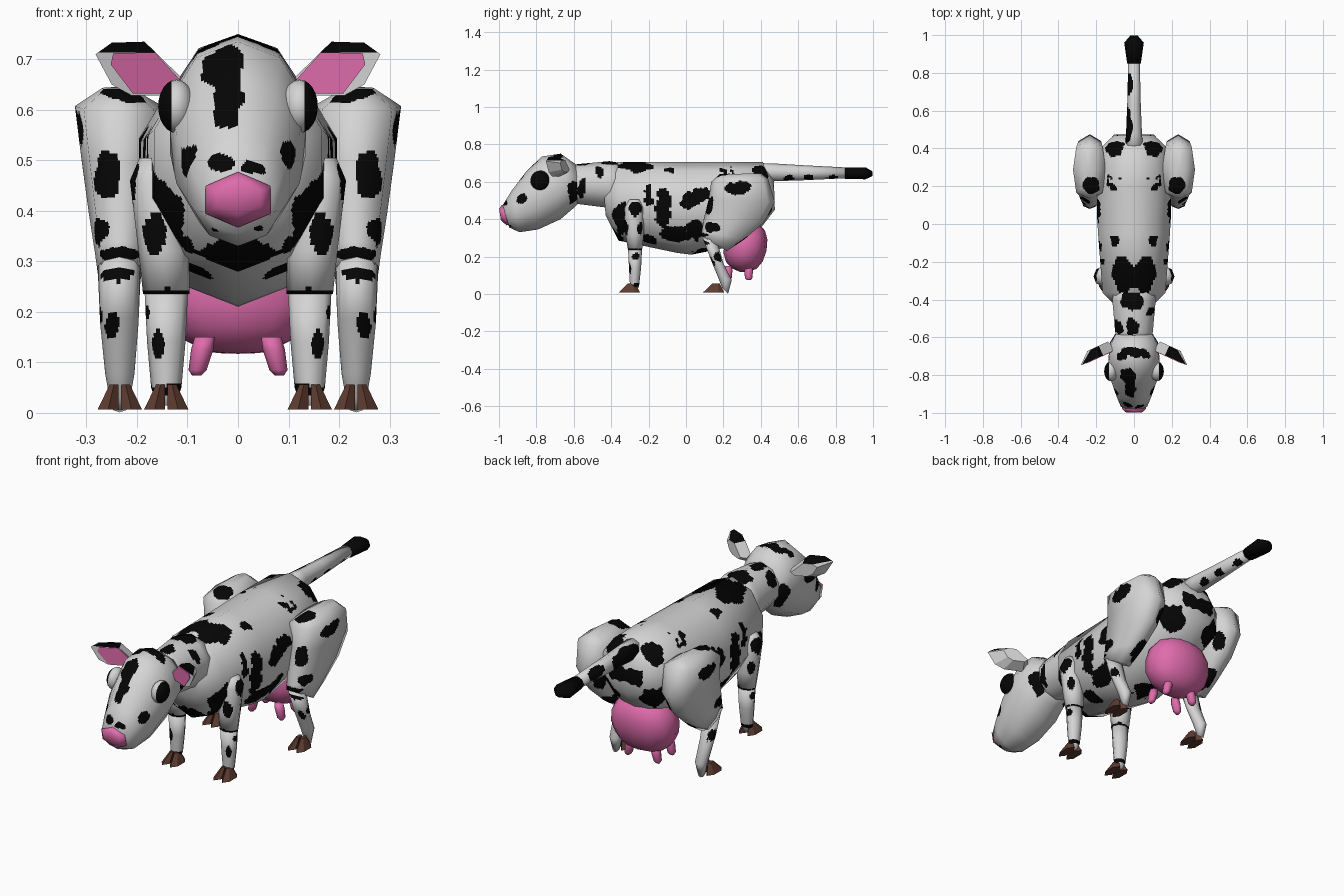
import bpy, bmesh, math
from mathutils import Vector, Matrix, noise


def material(name, rgb):
    m = bpy.data.materials.new(name)
    m.diffuse_color = (*rgb, 1)
    return m


WHITE = material("hide white", (0.66, 0.66, 0.66))
BLACK = material("patch black", (0.0015, 0.0015, 0.0015))
PINK = material("skin pink", (0.74, 0.15, 0.41))
BROWN = material("hoof brown", (0.115, 0.045, 0.03))


def add_loft(bm, rings, sides, flip=1, power=1.0):
    """Each ring: front/top point (y, z), back/bottom point (y, z), half width, centre x."""
    def box(c):  # power below 1 makes the section squarer
        return math.copysign(abs(c) ** power, c) if abs(c) > 1e-6 else 0.0
    loops = []
    for y1, z1, y2, z2, rx, xc in rings:
        loop = []
        for i in range(sides):
            a = 2 * math.pi * i / sides
            t = (1 - box(math.cos(a))) / 2
            loop.append(bm.verts.new((flip * (xc + rx * box(math.sin(a))),
                                      y1 + (y2 - y1) * t, z1 + (z2 - z1) * t)))
        loops.append(loop)
    for a, b in zip(loops, loops[1:]):
        for i in range(sides):
            j = (i + 1) % sides
            bm.faces.new((a[i], a[j], b[j], b[i]))
    for loop in (loops[0], loops[-1]):
        c = bm.verts.new(sum((v.co for v in loop), Vector()) / sides)
        for i in range(sides):
            bm.faces.new((loop[i], loop[(i + 1) % sides], c))


def finish(name, bm, mats, cuts=0, rule=None, smooth=True):
    """Subdivide flat, keep the smooth coarse normals, then colour faces by rule."""
    bmesh.ops.recalc_face_normals(bm, faces=bm.faces[:])
    bm.normal_update()
    lay = bm.verts.layers.float_vector.new("coarse")
    for v in bm.verts:
        v[lay] = v.normal
    if cuts:
        bmesh.ops.subdivide_edges(bm, edges=bm.edges[:], cuts=cuts, use_grid_fill=True)
        bm.normal_update()
    for f in bm.faces:
        f.smooth = smooth
        if rule:
            f.material_index = rule(f.calc_center_median())
    normals = [(v[lay] if v[lay].length > 0.1 else v.normal).normalized() for v in bm.verts]
    bm.verts.layers.float_vector.remove(lay)
    me = bpy.data.meshes.new(name)
    bm.to_mesh(me)
    bm.free()
    for m in mats:
        me.materials.append(m)
    if smooth:
        me.normals_split_custom_set_from_vertices([tuple(n) for n in normals])
    ob = bpy.data.objects.new(name, me)
    bpy.context.collection.objects.link(ob)
    return ob


def patches(spots, mirror=True, wobble=0.02):
    """Colour rule: black inside any ellipsoid (x, y, z, rx, ry, rz), with ragged borders."""
    def rule(p):
        p = Vector((abs(p.x), p.y, p.z)) if mirror else p
        q = p + wobble * (noise.noise_vector(p * 16) + 0.5 * noise.noise_vector(p * 40))
        return int(any(((q.x - s[0]) / s[3]) ** 2 + ((q.y - s[1]) / s[4]) ** 2
                       + ((q.z - s[2]) / s[5]) ** 2 < 1 for s in spots))
    return rule


def hide(name, rings, spots, sides=8, cuts=10, pair=False, mirror=True, wobble=0.02, power=1.0):
    bm = bmesh.new()
    for flip in ((1, -1) if pair else (1,)):
        add_loft(bm, rings, sides, flip, power)
    return finish(name, bm, (WHITE, BLACK), cuts, patches(spots, mirror, wobble))


# Trunk
hide("body", [(-.44, .56, -.43, .42, .10, 0), (-.365, .705, -.36, .285, .175, 0),
              (-.05, .705, -.05, .22, .20, 0), (.03, .705, .03, .21, .205, 0),
              (.2, .705, .2, .245, .207, 0), (.41, .705, .39, .34, .185, 0),
              (.47, .61, .475, .45, .11, 0)],
     [(.2, -.12, .45, .1, .045, .12), (.2, -.07, .31, .1, .09, .05), (.2, -.2, .53, .1, .025, .06),
      (.06, -.27, .7, .085, .1, .06), (.2, .02, .49, .1, .06, .04), (.2, .09, .54, .1, .06, .04),
      (.17, .05, .34, .1, .05, .05), (.12, -.08, .68, .04, .03, .04), (.15, .21, .68, .07, .045, .05),
      (.12, .41, .68, .08, .06, .07), (.16, -.35, .38, .07, .05, .1), (.1, -.2, .27, .06, .05, .05),
      (.14, .44, .43, .08, .08, .07), (.03, .47, .55, .07, .06, .04), (.05, -.37, .31, .09, .04, .03),
      (0, .08, .22, .06, .06, .05), (.19, .3, .5, .06, .08, .05)], sides=10, cuts=22, wobble=.028)

# Neck
hide("neck", [(-.62, .69, -.6, .48, .1, 0), (-.57, .695, -.57, .48, .105, 0),
              (-.41, .71, -.41, .46, .12, 0), (-.35, .7, -.35, .46, .115, 0)],
     [(.11, -.555, .56, .05, .025, .07), (.08, -.47, .65, .05, .025, .04),
      (-.02, -.40, .71, .09, .05, .04), (-.1, -.55, .66, .05, .04, .06),
      (0, -.55, .69, .03, .06, .03)], sides=10, cuts=14, mirror=False)

# Head and muzzle
hide("head", [(-.585, .69, -.57, .49, .10, 0), (-.67, .75, -.6, .46, .132, 0),
              (-.77, .735, -.67, .40, .142, 0), (-.85, .66, -.79, .345, .128, 0),
              (-.93, .555, -.89, .33, .096, 0), (-.98, .475, -.945, .355, .073, 0)],
     [(-.03, -.81, .68, .045, .07, .06), (-.02, -.87, .60, .035, .06, .07), (0, -.675, .745, .09, .028, .03),
      (.09, -.70, .73, .05, .025, .03), (-.09, -.70, .73, .05, .025, .03),
      (.12, -.6, .52, .06, .03, .09), (-.12, -.6, .52, .06, .03, .09), (.1, -.88, .51, .04, .025, .035),
      (-.1, -.88, .5, .04, .025, .035), (.06, -.95, .36, .035, .03, .012), (-.06, -.95, .36, .035, .03, .012),
      (-.035, -.96, .49, .03, .04, .022), (.03, -.96, .485, .025, .04, .015)],
     sides=10, cuts=14, mirror=False, wobble=.015)

# Nose
bm = bmesh.new()
add_loft(bm, [(-.95, .47, -.94, .37, .06, 0), (-.985, .477, -.96, .367, .074, 0),
              (-.999, .455, -.99, .395, .05, 0)], 6)
finish("nose", bm, (PINK,))

# Eyes: white bulge, black outer part
bm = bmesh.new()
for s in (1, -1):
    bmesh.ops.create_uvsphere(bm, u_segments=24, v_segments=12, radius=1, matrix=
                              Matrix.Translation((s * .122, -.78, .607))
                              @ Matrix.Rotation(math.radians(90), 4, 'Y')
                              @ Matrix.Diagonal((.053, .052, .036, 1)))
finish("eyes", bm, (WHITE, BLACK), 0, lambda p: int(abs(p.x) > .135))

# Ears: thick leaf with a smaller back, black upper edge and a pink inner plate
outline = [(.10, .652), (.185, .735), (.25, .733), (.282, .71), (.25, .65), (.21, .628), (.125, .628)]
inner = [(.115, .632), (.108, .652), (.165, .714), (.247, .712), (.252, .69), (.208, .632)]
bm = bmesh.new()
pb = bmesh.new()
for s in (1, -1):
    front = [bm.verts.new((s * x, -.665 - (x - .1) * .46, z)) for x, z in outline]
    back = []
    for x, z in outline:
        x2, z2 = .195 + (x - .195) * .6, .687 + (z - .687) * .6
        back.append(bm.verts.new((s * x2, -.605 - (x2 - .1) * .46, z2)))
    bm.faces.new(front)
    bm.faces.new(back)
    for i in range(7):
        j = (i + 1) % 7
        bm.faces.new((front[i], front[j], back[j], back[i]))
    plates = [[pb.verts.new((s * x, -.665 - d - (x - .1) * .46, z)) for x, z in inner] for d in (.004, -.002)]
    for p in plates:
        pb.faces.new(p)
    for i in range(6):
        j = (i + 1) % 6
        pb.faces.new((plates[0][i], plates[0][j], plates[1][j], plates[1][i]))
bmesh.ops.bisect_plane(bm, geom=bm.verts[:] + bm.edges[:] + bm.faces[:],
                       plane_co=(0, 0, .714), plane_no=(0, 0, 1))
finish("ears", bm, (WHITE, BLACK), 0,
       lambda p: int(p.z > .714 and abs(p.x) < .25 and p.y < -.66), smooth=False)
finish("ear_insides", pb, (PINK,), smooth=False)

# Tail and tuft
hide("tail", [(.38, .7, .38, .61, .05, 0), (.48, .697, .48, .603, .042, 0),
              (.63, .688, .63, .608, .036, 0), (.88, .675, .88, .62, .03, 0)],
     [(-.035, .52, .66, .03, .1, .05), (-.03, .74, .66, .025, .06, .04), (.03, .66, .62, .025, .03, .02),
      (.02, .78, .62, .02, .03, .02), (.03, .55, .62, .03, .03, .02)], cuts=14, mirror=False, wobble=.012)
bm = bmesh.new()
add_loft(bm, [(.85, .677, .85, .615, .036, 0), (.96, .677, .96, .613, .052, 0),
              (.997, .655, .997, .63, .02, 0)], 8)
finish("tail_tuft", bm, (BLACK,))

# Front legs
hide("front_upper_legs", [(-.305, .505, -.245, .505, .03, .165), (-.33, .46, -.225, .46, .046, .168),
                          (-.325, .32, -.225, .32, .05, .147), (-.31, .235, -.235, .235, .046, .142)],
     [(.165, -.32, .355, .025, .05, .04), (.21, -.27, .46, .04, .04, .04),
      (.14, -.27, .235, .08, .08, .009), (.2, -.23, .34, .03, .03, .04)], pair=True, wobble=.01)
hide("front_lower_legs", [(-.31, .24, -.235, .24, .043, .142), (-.305, .14, -.24, .14, .038, .142),
                          (-.3, .05, -.25, .05, .03, .142), (-.3, .015, -.26, .015, .018, .142)],
     [(.16, -.31, .135, .015, .03, .03), (.19, -.27, .2, .03, .025, .02), (.14, -.27, .045, .06, .06, .01)],
     pair=True, wobble=.008)

# Hind legs: broad boxy thighs sunk into the trunk
hide("thighs", [(.18, .64, .40, .645, .03, .24), (.135, .6, .44, .615, .087, .236),
                (.12, .5, .475, .49, .075, .234), (.095, .4, .42, .385, .063, .232),
                (.085, .34, .31, .29, .051, .232), (.08, .312, .22, .23, .043, .234)],
     [(.31, .28, .57, .05, .075, .035), (.262, .12, .475, .027, .06, .05), (.27, .14, .36, .04, .04, .03),
      (.24, .09, .315, .06, .05, .012), (.2, .3, .28, .05, .07, .05), (.22, .2, .635, .05, .05, .03),
      (.16, .43, .42, .05, .06, .06), (.33, .16, .54, .03, .03, .04)],
     pair=True, cuts=14, wobble=.014, power=.65)
hide("shins", [(.085, .31, .17, .27, .043, .235), (.13, .19, .2, .165, .038, .235),
               (.175, .08, .245, .075, .029, .234), (.195, .03, .225, .001, .018, .234)],
     [(.25, .13, .17, .015, .06, .03), (.24, .1, .275, .035, .06, .014), (.27, .18, .2, .02, .03, .03)],
     pair=True, wobble=.008)

# Cloven hooves: two splayed toes per foot
bm = bmesh.new()
for x, y in ((.142, -.36), (.234, .09)):
    for s in (1, -1):
        for d in (-.023, .023):
            add_loft(bm, [(y + .05, .056, y + .09, .056, .01, x + d * .5),
                          (y, .007, y + .115, .007, .024, x + d)], 6, s)
finish("hooves", bm, (BROWN,), smooth=False)

# Udder (slightly squared bag) and teats
bm = bmesh.new()
bmesh.ops.create_uvsphere(bm, u_segments=12, v_segments=8, radius=1)
for v in bm.verts:
    v.co = Vector([math.copysign(abs(c) ** .88, c) for c in v.co])
bm.transform(Matrix.Translation((0, .318, .255)) @ Matrix.Rotation(math.radians(-12), 4, 'X')
             @ Matrix.Diagonal((.165, .115, .14, 1)))
finish("udder", bm, (PINK,))
bm = bmesh.new()
for s in (1, -1):
    for y in (.225, .335):
        add_loft(bm, [(y - .02, .15, y + .02, .15, .02, .066), (y - .023, .125, y + .023, .125, .022, .071),
                      (y - .02, .085, y + .02, .085, .018, .08), (y - .01, .074, y + .01, .074, .009, .082)],
                 8, s)
finish("teats", bm, (PINK,))
